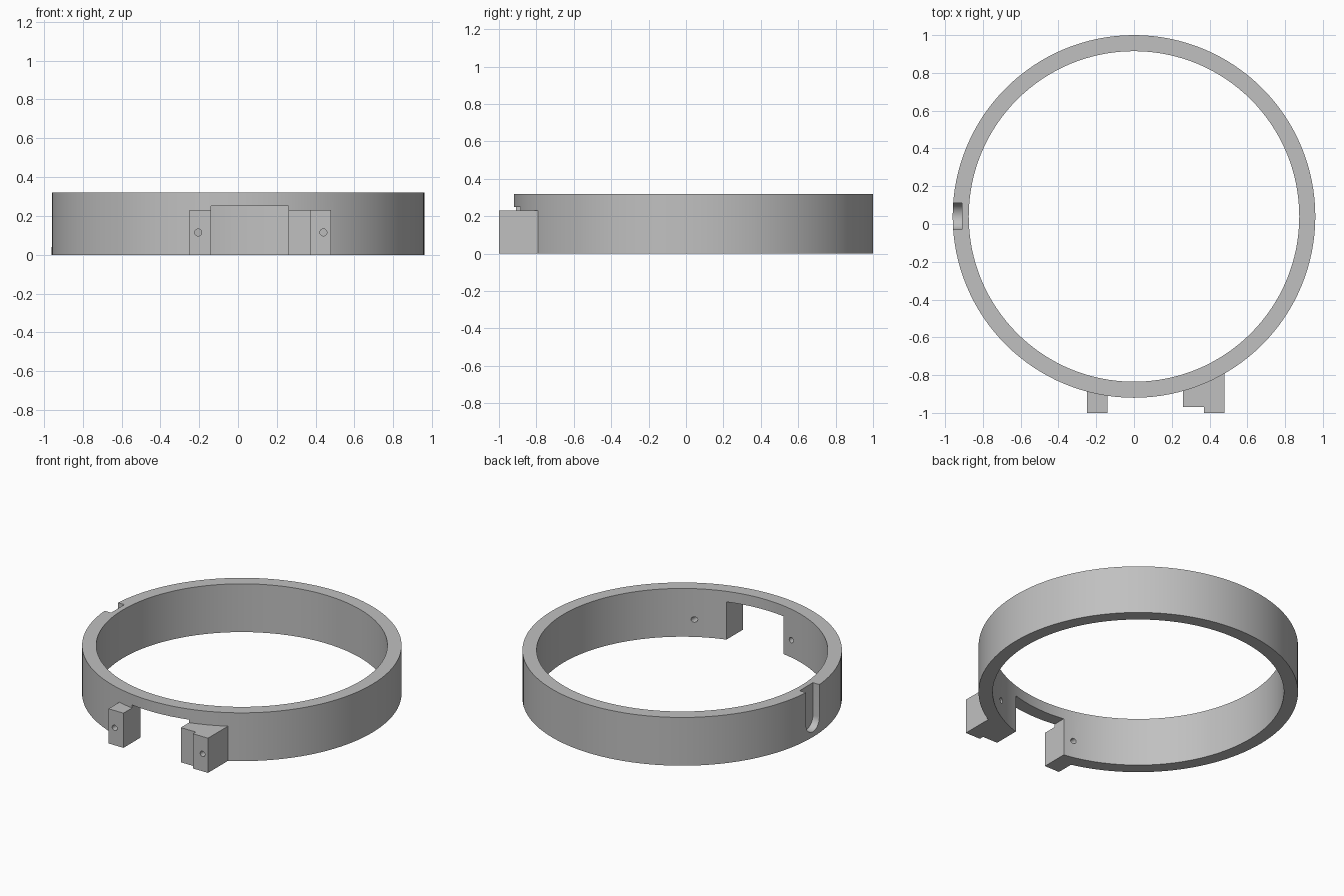
import bpy, bmesh, math
from mathutils import Matrix, Vector

if "Cube" in bpy.data.objects:
    bpy.data.objects.remove(bpy.data.objects["Cube"])

CENTER_Y, OUTER, INNER, HEIGHT = 0.04, 0.96, 0.875, 0.32

grey = bpy.data.materials.new("light grey")
grey.use_nodes = True
grey.diffuse_color = (0.53, 0.53, 0.53, 1)
grey.node_tree.nodes["Principled BSDF"].inputs["Base Color"].default_value = grey.diffuse_color


def add_object(name, bm):
    bmesh.ops.recalc_face_normals(bm, faces=bm.faces)
    mesh = bpy.data.meshes.new(name)
    bm.to_mesh(mesh)
    bm.free()
    mesh.materials.append(grey)
    obj = bpy.data.objects.new(name, mesh)
    bpy.context.collection.objects.link(obj)
    return obj


def prism(name, outline, direction):
    """Extrude a closed outline of 3D points along a direction."""
    bm = bmesh.new()
    face = bm.faces.new([bm.verts.new(p) for p in outline])
    result = bmesh.ops.extrude_face_region(bm, geom=[face], use_keep_orig=True)
    moved = [g for g in result["geom"] if isinstance(g, bmesh.types.BMVert)]
    bmesh.ops.translate(bm, verts=moved, vec=Vector(direction))
    return add_object(name, bm)


def block(name, outline_xy, z0, z1):
    return prism(name, [(x, y, z0) for x, y in outline_xy], (0, 0, z1 - z0))


def rectangle(x0, x1, y0, y1):
    return [(x0, y0), (x1, y0), (x1, y1), (x0, y1)]


def disc(name, radius, z0, z1, segments=128):
    steps = [2 * math.pi * i / segments for i in range(segments)]
    outline = [(radius * math.cos(a), CENTER_Y + radius * math.sin(a)) for a in steps]
    return block(name, outline, z0, z1)


def combine(target, other, operation):
    mod = target.modifiers.new(operation.lower(), "BOOLEAN")
    mod.operation, mod.solver, mod.object = operation, "EXACT", other
    bpy.ops.object.select_all(action="DESELECT")
    target.select_set(True)
    bpy.context.view_layer.objects.active = target
    bpy.ops.object.modifier_apply(modifier=mod.name)
    bpy.data.objects.remove(other)


# Ring body and the two mounting lugs at the front
ring = disc("clamp_ring", OUTER, 0, HEIGHT)
right_lug = block("right_lug", rectangle(-0.25, -0.14, -1, -0.84), 0, 0.23)
left_lug = block("left_lug", [(0.26, -0.97), (0.37, -0.97), (0.37, -1),
                              (0.48, -1), (0.48, -0.78), (0.26, -0.78)], 0, 0.23)
for lug in (right_lug, left_lug):
    combine(ring, lug, "UNION")

# Bore and front gap
combine(ring, disc("bore", INNER, -0.1, HEIGHT + 0.1), "DIFFERENCE")
combine(ring, block("front_gap", rectangle(-0.14, 0.26, -1.1, -0.6), -0.1, 0.25), "DIFFERENCE")

# Round-bottomed slot in the outer wall, open at the top
slot_y, slot_z, slot_r = 0.04, 0.105, 0.07
arc = [math.pi + math.pi * i / 24 for i in range(25)]
slot_outline = [(-1.1, slot_y + slot_r * math.cos(a), slot_z + slot_r * math.sin(a)) for a in arc]
slot_outline += [(-1.1, slot_y + slot_r, 0.5), (-1.1, slot_y - slot_r, 0.5)]
combine(ring, prism("slot", slot_outline, (0.19, 0, 0)), "DIFFERENCE")

# Screw holes running front to back through the lugs and ring
for x in (-0.205, 0.44):
    bm = bmesh.new()
    bmesh.ops.create_cone(bm, cap_ends=True, segments=24, radius1=0.018, radius2=0.018, depth=0.6,
                          matrix=Matrix.Translation((x, -0.85, 0.115)) @ Matrix.Rotation(math.pi / 2, 4, "X"))
    combine(ring, add_object("screw_hole", bm), "DIFFERENCE")

ring.select_set(True)
bpy.context.view_layer.objects.active = ring
bpy.ops.object.shade_smooth_by_angle(angle=math.radians(30))
